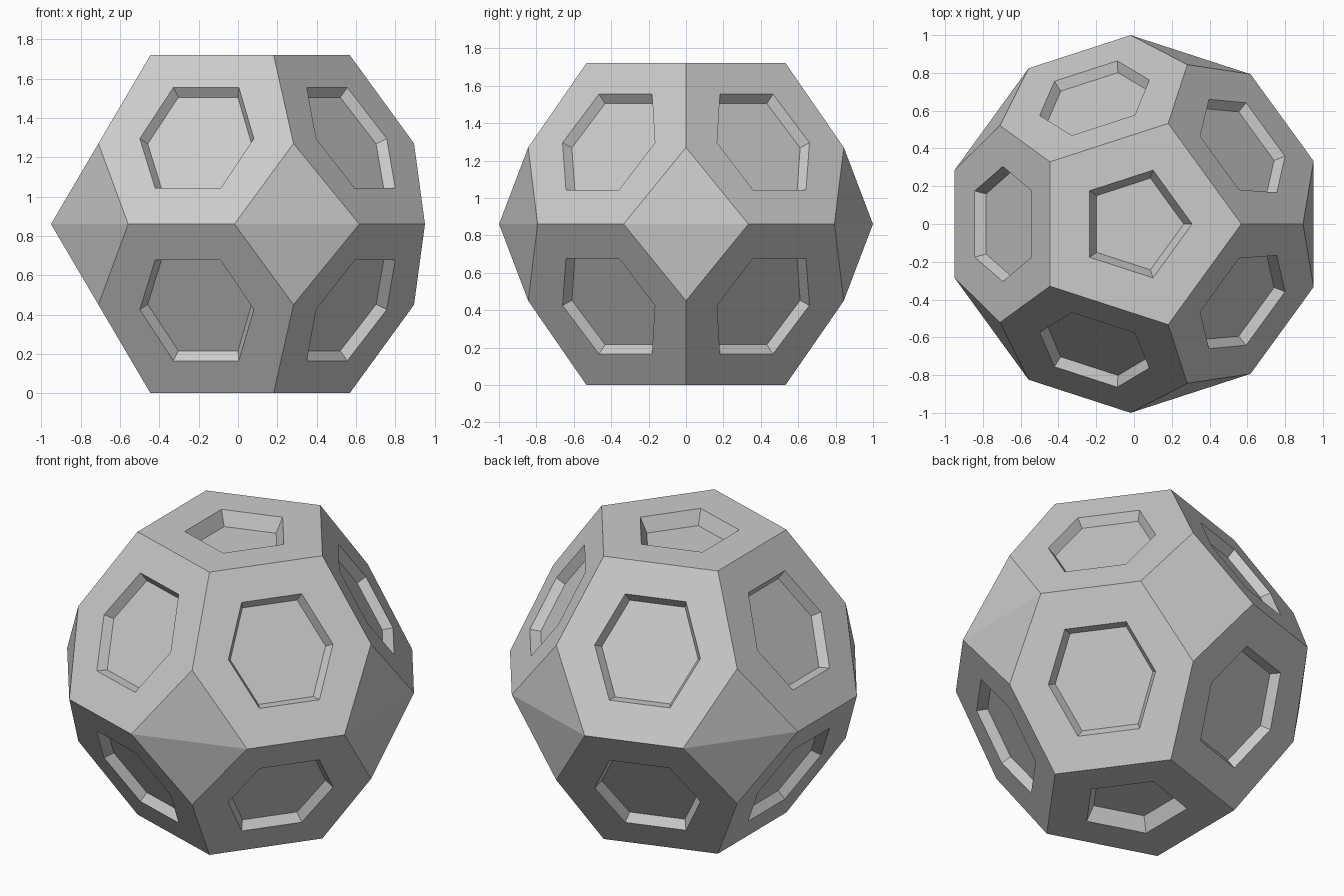
import bpy, bmesh
from math import sin, cos, radians
from mathutils import Vector

if "Cube" in bpy.data.objects:
    bpy.data.objects.remove(bpy.data.objects["Cube"])

HALF = 0.86          # half height
CX = 0.008           # centres the bounding box on x
R_TOP = 0.56         # pentagon corner radius
A_EQ = 19.5          # half angle of the equator diamonds

r_top = R_TOP * cos(radians(36))          # hexagon top edge distance
r_eq = cos(radians(36 - A_EQ))            # hexagon bottom edge distance
bm = bmesh.new()


def polar(r, deg, z):
    return Vector((r * cos(radians(deg)), r * sin(radians(deg)), z))


def face(points):
    bm.faces.new([bm.verts.new(p) for p in points])


def bridge(a, b):
    n = len(a)
    for i in range(n):
        j = (i + 1) % n
        face([a[i], a[j], b[j], b[i]])


def recessed_panel(outer, rim, depth, scale):
    """Flat border, tapered walls and sunken floor."""
    c = sum(rim, Vector()) / len(rim)
    n = (rim[1] - rim[0]).cross(rim[2] - rim[1]).normalized()
    if n.dot(c) < 0:
        n = -n
    floor = [c + (p - c) * scale - n * depth for p in rim]
    bridge(outer, rim)
    bridge(rim, floor)
    face(floor)


def slope_r(z):
    return r_eq + (r_top - r_eq) * z / HALF


z_mid = 0.41
r_mid = slope_r(z_mid) / cos(radians(36))

for s in (1, -1):
    # pentagon cap
    recessed_panel([polar(R_TOP, 72 * k, s * HALF) for k in range(5)],
                   [polar(0.30, 72 * k, s * HALF) for k in range(5)], 0.085, 0.85)
    for k in range(5):
        a = 72 * k
        # hexagon panel
        outer = [polar(R_TOP, a, s * HALF), polar(r_mid, a, s * z_mid),
                 polar(1, a + A_EQ, 0), polar(1, a + 72 - A_EQ, 0),
                 polar(r_mid, a + 72, s * z_mid), polar(R_TOP, a + 72, s * HALF)]
        side = polar(1, a + 36 + 90, 0)
        rim = [polar(slope_r(z), a + 36, s * z) + side * t for t, z in
               ((-.175, .695), (-.305, .435), (-.175, .183),
                (.175, .183), (.305, .435), (.175, .695))]
        recessed_panel(outer, rim, 0.054, 0.91)
        # half of an equator diamond
        face([polar(r_mid, a, s * z_mid), polar(1, a - A_EQ, 0), polar(1, a + A_EQ, 0)])

bmesh.ops.remove_doubles(bm, verts=bm.verts, dist=1e-4)
bmesh.ops.recalc_face_normals(bm, faces=bm.faces)
bmesh.ops.translate(bm, verts=bm.verts, vec=(CX, 0, HALF))

mesh = bpy.data.meshes.new("faceted_ball")
bm.to_mesh(mesh)
bm.free()
bpy.context.collection.objects.link(bpy.data.objects.new("faceted_ball", mesh))
